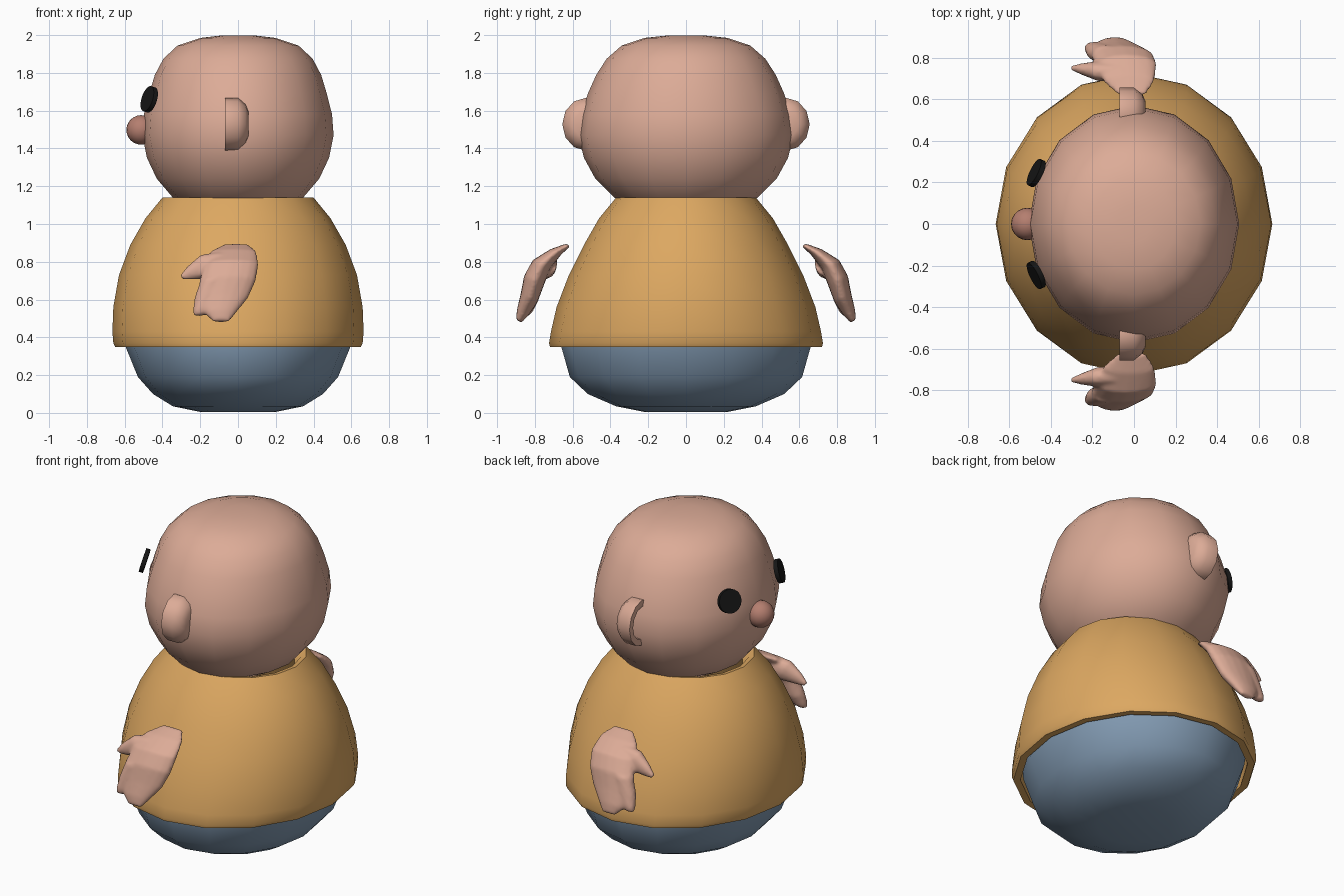
import bpy, bmesh
from math import sin, cos, pi, radians
from mathutils import Vector

if "Cube" in bpy.data.objects:
    bpy.data.objects.remove(bpy.data.objects["Cube"])


def material(name, rgb):
    m = bpy.data.materials.new(name)
    m.diffuse_color = (*rgb, 1)
    m.use_nodes = True
    m.node_tree.nodes["Principled BSDF"].inputs["Base Color"].default_value = m.diffuse_color
    return m


SKIN = material("skin", (0.72, 0.41, 0.31))
SHIRT = material("shirt_cloth", (0.72, 0.39, 0.12))
PANTS = material("pants_cloth", (0.22, 0.32, 0.44))
NOSE = material("nose_skin", (0.46, 0.21, 0.16))
BLACK = material("eye_black", (0.008, 0.008, 0.008))


def finish(bm, name, mat, angle=60):
    bmesh.ops.recalc_face_normals(bm, faces=bm.faces)
    me = bpy.data.meshes.new(name)
    bm.to_mesh(me)
    bm.free()
    me.shade_smooth()
    me.set_sharp_from_angle(angle=radians(angle))
    me.materials.append(mat)
    ob = bpy.data.objects.new(name, me)
    bpy.context.collection.objects.link(ob)
    return ob


def ring(c, u, v, n):
    c, u, v = Vector(c), Vector(u), Vector(v)
    return [c + u * cos(2 * pi * i / n) + v * sin(2 * pi * i / n) for i in range(n)]


def loft(bm, rings, cap_start=True, cap_end=True):
    rows = [[bm.verts.new(p) for p in r] for r in rings]
    n = len(rows[0])
    for a, b in zip(rows, rows[1:]):
        for i in range(n):
            j = (i + 1) % n
            bm.faces.new((a[i], a[j], b[j], b[i]))
    if cap_start:
        bm.faces.new(rows[0])
    if cap_end:
        bm.faces.new(rows[-1])


def oval_lathe(name, profile, mat, angle=60, caps=True):
    """Profile rows are (x radius, y radius, z)."""
    bm = bmesh.new()
    loft(bm, [ring((0, 0, z), (rx, 0, 0), (0, ry, 0), 16) for rx, ry, z in profile], caps, caps)
    return finish(bm, name, mat, angle)


# Head
oval_lathe("head", [
    (0.20, 0.22, 1.06), (0.345, 0.38, 1.14), (0.43, 0.48, 1.24), (0.482, 0.54, 1.35),
    (0.506, 0.57, 1.47), (0.498, 0.555, 1.58), (0.47, 0.52, 1.69), (0.44, 0.475, 1.79),
    (0.395, 0.42, 1.875), (0.32, 0.34, 1.945), (0.20, 0.22, 1.985), (0.08, 0.09, 1.999)], SKIN)

# Shirt with turned-in neck and hem
oval_lathe("shirt", [
    (0.33, 0.31, 1.08), (0.37, 0.34, 1.135), (0.40, 0.37, 1.14), (0.49, 0.46, 1.03),
    (0.57, 0.54, 0.89), (0.63, 0.62, 0.73), (0.66, 0.685, 0.56), (0.665, 0.715, 0.43),
    (0.66, 0.725, 0.37), (0.65, 0.72, 0.35), (0.61, 0.68, 0.35), (0.625, 0.67, 0.45)],
    SHIRT, 50, False)

# Rounded pants
oval_lathe("pants", [
    (0.20, 0.22, 0.005), (0.345, 0.37, 0.035), (0.45, 0.52, 0.10), (0.53, 0.615, 0.19),
    (0.595, 0.66, 0.35), (0.615, 0.66, 0.47)], PANTS)

# Nose
bm = bmesh.new()
bmesh.ops.create_uvsphere(bm, u_segments=20, v_segments=12, radius=0.078)
bmesh.ops.translate(bm, verts=bm.verts, vec=(-0.513, 0, 1.498))
finish(bm, "nose", NOSE)


def hand_bmesh(s):
    bm = bmesh.new()
    # palm: (x, y, z, half width, half thickness)
    palm = [(-.01, .622, .89, .07, .014), (-.025, .69, .852, .125, .032),
            (-.035, .765, .785, .145, .052), (-.055, .805, .70, .15, .058),
            (-.08, .83, .61, .135, .05), (-.095, .865, .53, .085, .034),
            (-.09, .885, .485, .045, .016)]
    loft(bm, [ring((x, s * y, z), (w, 0, 0), (0, s * t * .9, t * .45), 16)
              for x, y, z, w, t in palm])
    # thumb: (x, y, z, radius)
    thumb = [(-.07, .73, .79, .07), (-.17, .735, .775, .07), (-.25, .745, .742, .04),
             (-.30, .75, .718, .016)]
    loft(bm, [ring((x, s * y, z), (-r * .4, 0, r * .9), (0, s * r * .7, 0), 12)
              for x, y, z, r in thumb])
    # outer finger
    finger = [(-.13, .81, .70, .07), (-.165, .825, .61, .065), (-.195, .845, .54, .045),
              (-.21, .852, .515, .025)]
    loft(bm, [ring((x, s * y, z), (r, 0, 0), (0, s * r * .7, r * .2), 12)
              for x, y, z, r in finger])
    return bm


for s, side in ((-1, "right"), (1, "left")):
    # Cupped ear, open towards the face: (x, scale)
    bm = bmesh.new()
    cup = [(.055, .5), (.04, .75), (0, 1), (-.07, 1), (-.07, .72), (-.01, .7), (.01, .45)]
    loft(bm, [ring((x, s * .53, 1.528), (0, s * .125 * k, 0), (0, 0, .14 * k), 12) for x, k in cup])
    finish(bm, side + "_ear", SKIN, 45)

    # Eye disc
    bm = bmesh.new()
    bmesh.ops.create_cone(bm, cap_ends=True, segments=24, radius1=.07, radius2=.07, depth=.025)
    eye = finish(bm, side + "_eye", BLACK, 40)
    eye.location = (-.47, s * .245, 1.66)
    eye.rotation_euler = Vector((-.86, s * .42, .28)).to_track_quat('Z', 'Y').to_euler()

    # Mitten hand, blended into one skin
    hand = finish(hand_bmesh(s), side + "_hand", SKIN)
    remesh = hand.modifiers.new("blend", 'REMESH')
    remesh.mode = 'VOXEL'
    remesh.voxel_size = .01
    remesh.use_smooth_shade = True
    smooth = hand.modifiers.new("smooth", 'SMOOTH')
    smooth.iterations = 5
